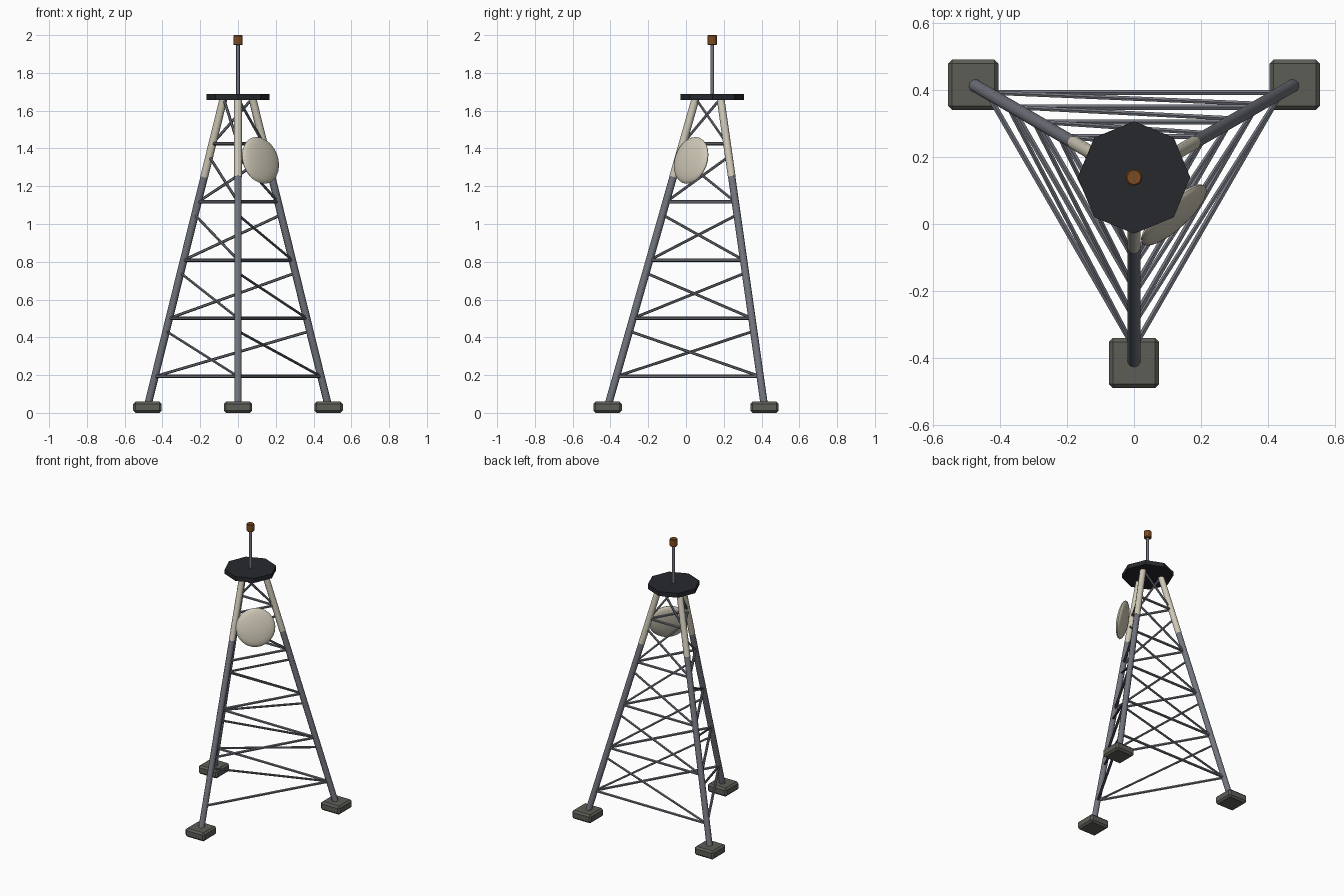
import bpy, math
from mathutils import Vector

if "Cube" in bpy.data.objects:
    bpy.data.objects.remove(bpy.data.objects["Cube"])

CY = 0.139                      # y of the tower axis
BASE_R, TOP_R = 0.554, 0.088    # leg distance from the axis at the ends
Z0, Z1 = 0.03, 1.665
ANGLES = [math.radians(a) for a in (-90, 30, 150)]
NAMES = ("front", "right", "left")


def material(name, rgb):
    m = bpy.data.materials.new(name)
    m.diffuse_color = (*rgb, 1)
    m.use_nodes = True
    m.node_tree.nodes["Principled BSDF"].inputs["Base Color"].default_value = m.diffuse_color
    return m


STEEL = material("steel", (0.17, 0.18, 0.21))
CREAM = material("cream", (0.62, 0.58, 0.47))
CONCRETE = material("concrete", (0.11, 0.11, 0.095))
BLACK = material("black", (0.02, 0.022, 0.027))
ORANGE = material("orange", (0.2, 0.07, 0.015))


def finish(name, mat, bevel=0):
    ob = bpy.context.object
    ob.name = name
    ob.data.materials.append(mat)
    if bevel:
        b = ob.modifiers.new("bevel", "BEVEL")
        b.width, b.segments = bevel, 1
    return ob


def rod(name, a, b, r, mat, sides=8, smooth=False, bevel=0):
    a, b = Vector(a), Vector(b)
    d = b - a
    bpy.ops.mesh.primitive_cylinder_add(vertices=sides, radius=r, depth=d.length, location=(a + b) / 2)
    ob = finish(name, mat, bevel)
    if abs(d.x) + abs(d.y) > 1e-6:
        ob.rotation_euler = d.to_track_quat("Z", "Y").to_euler()
    if smooth:
        bpy.ops.object.shade_smooth_by_angle(angle=math.radians(50))
    return ob


def leg_point(i, z):
    r = BASE_R + (TOP_R - BASE_R) * (z - Z0) / (Z1 - Z0)
    a = ANGLES[i % 3]
    return Vector((r * math.cos(a), CY + r * math.sin(a), z))


# Legs with cream upper sections, and footings
for i, n in enumerate(NAMES):
    rod(n + "_leg", leg_point(i, Z0), leg_point(i, 1.26), 0.02, STEEL, 10, True)
    rod(n + "_leg_upper", leg_point(i, 1.25), leg_point(i, Z1), 0.021, CREAM, 10, True)
    p = leg_point(i, Z0)
    bpy.ops.mesh.primitive_cube_add(size=1, location=(p.x, p.y, 0.03))
    bpy.context.object.scale = (0.15, 0.15, 0.06)
    bpy.ops.object.transform_apply(location=False, rotation=False, scale=True)
    finish(n + "_footing", CONCRETE, 0.012)

# Bracing: one horizontal and one diagonal per face and bay
for k in range(5):
    z = 0.193 + k * 0.308
    for i, n in enumerate(NAMES):
        rod(f"{n}_girt_{k}", leg_point(i, z), leg_point(i + 1, z), 0.009, STEEL, 6, True)
        rod(f"{n}_diagonal_{k}", leg_point(i, z + 0.24), leg_point(i + 1, z), 0.0075, STEEL, 6, True)

# Platform, mast and beacon
rod("platform", (0, CY, 1.656), (0, CY, 1.687), 0.168, BLACK, 8)
rod("mast", (0, CY, 1.68), (0, CY, 1.955), 0.01, STEEL, 8, True)
rod("beacon", (0, CY, 1.947), (0, CY, 2.0), 0.026, ORANGE, 8, bevel=0.004)

# Dish: a shallow lens facing outward and slightly up
bpy.ops.mesh.primitive_uv_sphere_add(segments=24, ring_count=12, radius=1, location=(0.119, 0.027, 1.337))
dish = finish("dish", CREAM)
for v in dish.data.vertices:
    v.co.x *= 0.128
    v.co.y *= 0.128
    v.co.z *= 0.028
dish.rotation_euler = Vector((0.65, -0.71, 0.25)).to_track_quat("Z", "Y").to_euler()
bpy.ops.object.shade_smooth_by_angle(angle=math.radians(60))
